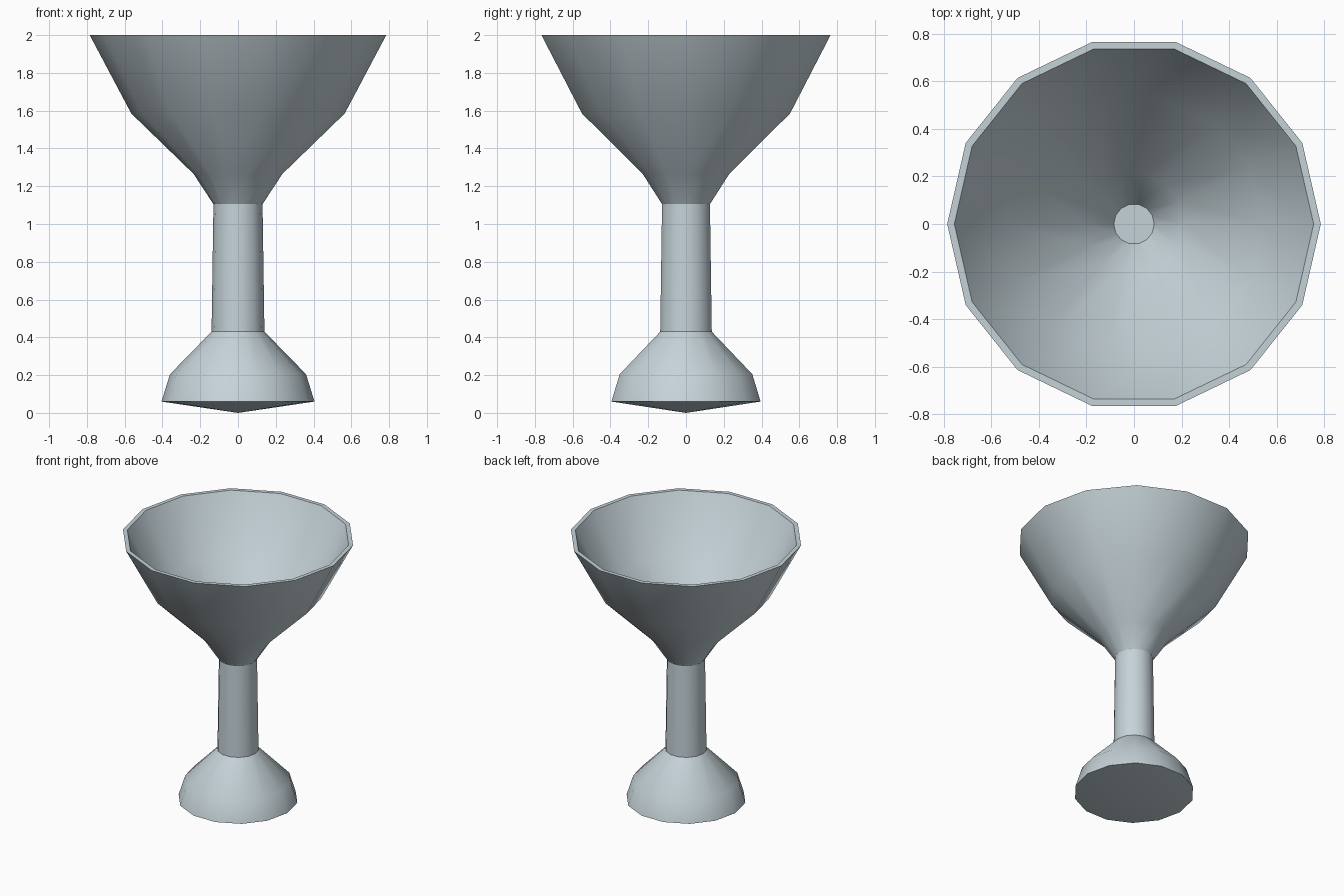
import bpy
import bmesh
from math import cos, sin, tau, radians

SIDES = 14

cube = bpy.data.objects.get("Cube")
if cube:
    bpy.data.objects.remove(cube, do_unlink=True)

# Single pale blue-grey colour
colour = (0.56, 0.65, 0.69, 1.0)
mat = bpy.data.materials.new("pale blue grey")
mat.use_nodes = True
mat.diffuse_color = colour
mat.node_tree.nodes["Principled BSDF"].inputs["Base Color"].default_value = colour


def lathe(name, profile):
    """Turn a (radius, height) profile, listed up the outside, about z."""
    bm = bmesh.new()
    rings = []
    for r, z in profile:
        if r == 0:
            rings.append([bm.verts.new((0, 0, z))] * SIDES)
        else:
            rings.append([bm.verts.new((r * cos(tau * i / SIDES), r * sin(tau * i / SIDES), z))
                          for i in range(SIDES)])
    for low, high in zip(rings, rings[1:]):
        for i in range(SIDES):
            j = (i + 1) % SIDES
            corners = dict.fromkeys((low[i], low[j], high[j], high[i]))
            bm.faces.new(list(corners))
    mesh = bpy.data.meshes.new(name)
    bm.to_mesh(mesh)
    bm.free()
    mesh.materials.append(mat)
    obj = bpy.data.objects.new(name, mesh)
    bpy.context.collection.objects.link(obj)
    bpy.ops.object.select_all(action='DESELECT')
    obj.select_set(True)
    bpy.context.view_layer.objects.active = obj
    bpy.ops.object.shade_smooth_by_angle(angle=radians(40))
    return obj


# Domed foot with a shallow cone underneath
lathe("foot", [(0, 0), (0.405, 0.06), (0.36, 0.205), (0.14, 0.43)])

# Slightly tapered stem
lathe("stem", [(0.14, 0.43), (0.13, 1.105)])

# Flared bowl: outer wall, rim, inner wall and flat floor
lathe("bowl", [(0.13, 1.105), (0.235, 1.265), (0.565, 1.585), (0.785, 2),
               (0.755, 2), (0.545, 1.603), (0.213, 1.282), (0.085, 1.08), (0, 1.08)])
